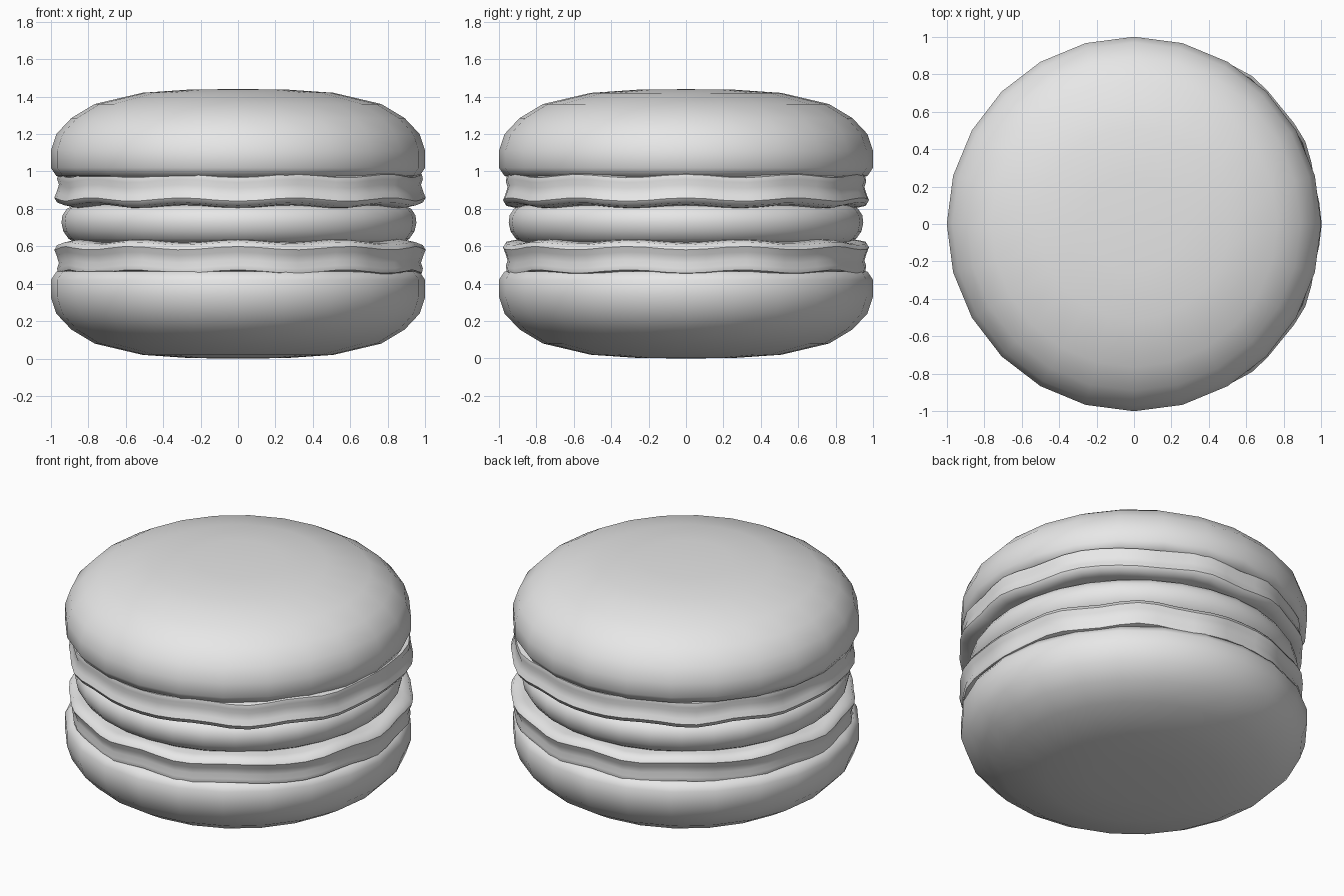
import bpy, bmesh
from math import cos, sin, pi, exp, radians

cube = bpy.data.objects.get("Cube")
if cube:
    bpy.data.objects.remove(cube)

HEIGHT = 1.44

grey = bpy.data.materials.new("plain grey")
grey.use_nodes = True
grey.diffuse_color = (0.8, 0.8, 0.8, 1)
bsdf = next(n for n in grey.node_tree.nodes if n.type == 'BSDF_PRINCIPLED')
bsdf.inputs["Base Color"].default_value = (0.8, 0.8, 0.8, 1)


def lathe(name, profile, segments, shape, flip=False):
    """Turn a (radius, height) profile; shape(angle) gives radius scale, height shift."""
    bm = bmesh.new()
    rings = []
    for i in range(segments):
        a = 2 * pi * i / segments
        scale, lift = shape(a)
        ring = []
        for r, z in profile:
            h = z + (lift if r > 0.6 else 0)
            ring.append(bm.verts.new((r * scale * cos(a), r * scale * sin(a),
                                      HEIGHT - h if flip else h)))
        rings.append(ring)
    for i, ring in enumerate(rings):
        nxt = rings[(i + 1) % segments]
        for j in range(len(profile) - 1):
            bm.faces.new((ring[j], nxt[j], nxt[j + 1], ring[j + 1]))
    # Weld the poles
    bmesh.ops.remove_doubles(bm, verts=bm.verts[:], dist=1e-5)
    bmesh.ops.recalc_face_normals(bm, faces=bm.faces[:])
    mesh = bpy.data.meshes.new(name)
    bm.to_mesh(mesh)
    bm.free()
    mesh.materials.append(grey)
    obj = bpy.data.objects.new(name, mesh)
    bpy.context.collection.objects.link(obj)
    bpy.ops.object.select_all(action='DESELECT')
    obj.select_set(True)
    bpy.context.view_layer.objects.active = obj
    bpy.ops.object.shade_smooth_by_angle(angle=radians(50))
    return obj


def even(a):
    return 1, 0


def ruffled(a):
    # Uneven rim, bulging most on the left-hand side
    side = abs(a if a < pi else a - 2 * pi)
    bulge = 0.02 * exp(-((side - 0.65) / 0.4) ** 2)
    return 0.983 + 0.01 * cos(a) + bulge + 0.008 * cos(14 * a), 0.009 * cos(10 * a)


shell = [(0, 1.44), (0.26, 1.437), (0.51, 1.42), (0.765, 1.36), (0.89, 1.285),
         (0.97, 1.2), (1, 1.11), (1, 1.02), (0.97, 0.975), (0.9, 0.965), (0, 0.965)]
foot = [(0, 0.99), (0.93, 0.99), (0.98, 0.975), (0.985, 0.95), (0.975, 0.92),
        (0.988, 0.88), (1, 0.85), (0.985, 0.825), (0.94, 0.815), (0.88, 0.81), (0, 0.81)]
cream = [(0, 0.825), (0.88, 0.82), (0.92, 0.8), (0.943, 0.765), (0.948, 0.725),
         (0.938, 0.68), (0.91, 0.64), (0.88, 0.62), (0, 0.615)]

# Matching halves around the filling
for label, flip in (("upper", False), ("lower", True)):
    lathe(label + "_shell", shell, 24, even, flip)
    lathe(label + "_ruffled_foot", foot, 56, ruffled, flip)

filling = lathe("cream_filling", cream, 32, even)
filling.location.x = 0.005
